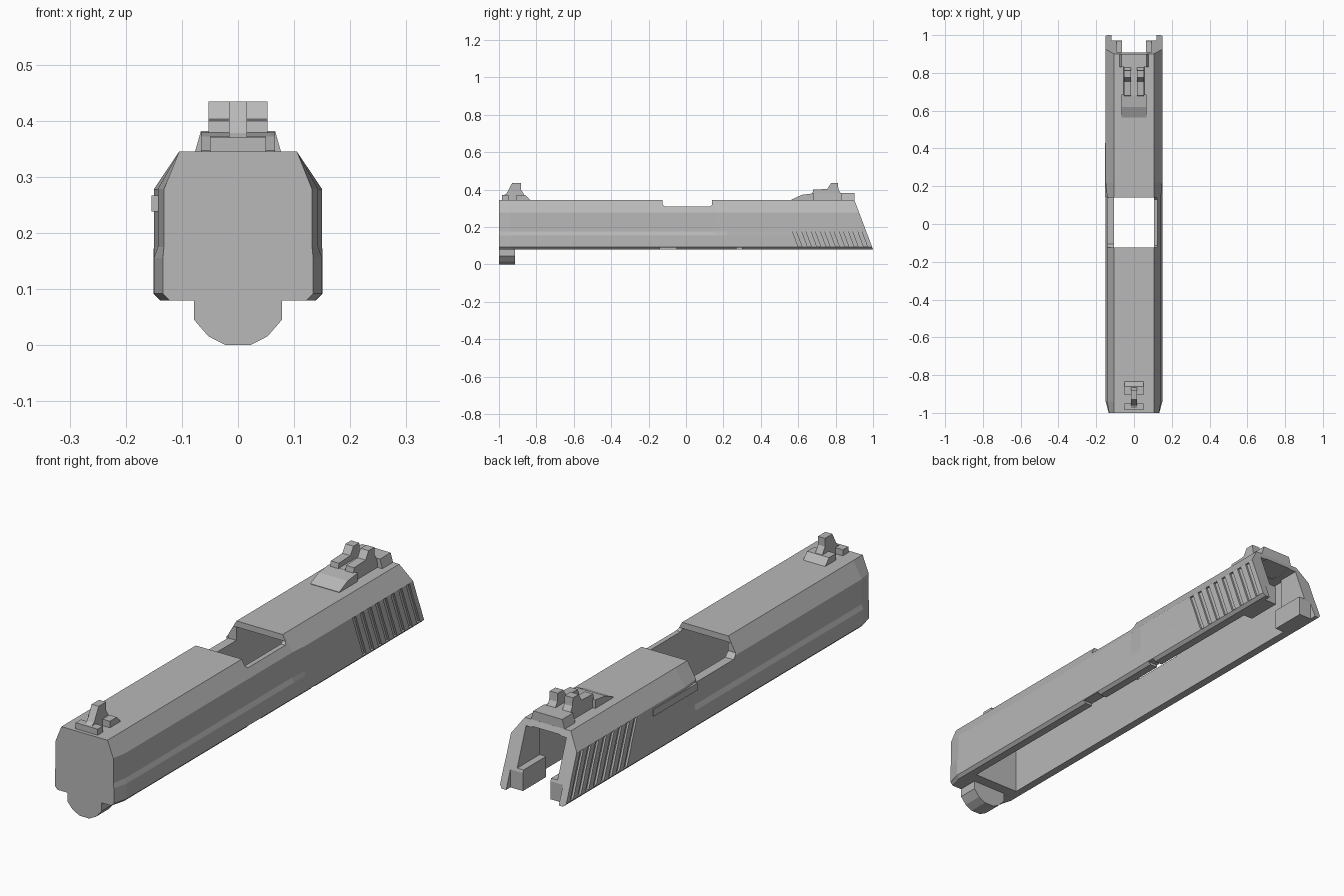
import bpy, bmesh

if "Cube" in bpy.data.objects:
    bpy.data.objects.remove(bpy.data.objects["Cube"])

grey = bpy.data.materials.new("satin grey")
grey.diffuse_color = (0.48, 0.48, 0.48, 1)
grey.use_nodes = True
grey.node_tree.nodes["Principled BSDF"].inputs["Base Color"].default_value = grey.diffuse_color


def loft(name, rings):
    """Skin a closed solid through rings with equal point counts."""
    bm = bmesh.new()
    vs = [[bm.verts.new(p) for p in r] for r in rings]
    n = len(vs[0])
    for a, b in zip(vs, vs[1:]):
        for i in range(n):
            j = (i + 1) % n
            bm.faces.new((a[i], a[j], b[j], b[i]))
    bm.faces.new(vs[0])
    bm.faces.new(vs[-1])
    bmesh.ops.recalc_face_normals(bm, faces=bm.faces)
    me = bpy.data.meshes.new(name)
    bm.to_mesh(me)
    bm.free()
    me.materials.append(grey)
    ob = bpy.data.objects.new(name, me)
    bpy.context.collection.objects.link(ob)
    return ob


def side_prism(name, pts, x0, x1):
    """Side profile of (y, z) points extruded along x."""
    return loft(name, [[(x, y, z) for y, z in pts] for x in (x0, x1)])


def front_prism(name, pts, y0, y1):
    """Front profile of (x, z) points extruded along y."""
    return loft(name, [[(x, y, z) for x, z in pts] for y in (y0, y1)])


def box(name, x0, x1, y0, y1, z0, z1):
    return side_prism(name, [(y0, z0), (y1, z0), (y1, z1), (y0, z1)], x0, x1)


def cut(target, cutter):
    cutter.hide_render = True
    m = target.modifiers.new("cut", 'BOOLEAN')
    m.operation = 'DIFFERENCE'
    m.solver = 'EXACT'
    m.object = cutter
    bpy.context.view_layer.objects.active = target
    bpy.ops.object.modifier_apply(modifier=m.name)
    bpy.data.objects.remove(cutter)


# Main housing: chamfered section, tapered nose, slanted rear
def section(y, w, low, slant=0.0):
    half = [(0.105, 0.345), (w, 0.278), (w, 0.175), (low, 0.155),
            (low, 0.092), (low - 0.012, 0.08)]
    pts = half + [(-x, z) for x, z in reversed(half)]
    return [(x, y - slant * (z - 0.08), z) for x, z in pts]


SLANT = 0.377
body = loft("housing", [
    section(-1.0, 0.132, 0.134),
    section(-0.94, 0.143, 0.150),
    section(0.15, 0.143, 0.150),
    section(0.22, 0.150, 0.151),
    section(1.0, 0.150, 0.151, SLANT)])

# Hollow interior, open below and at the rear
cut(body, box("channel_cutter", -0.105, 0.105, -0.87, 0.82, -0.1, 0.32))
cut(body, box("rear_cutter", -0.063, 0.063, 0.80, 1.2, -0.1, 0.322))
cut(body, box("rear_upper_cutter", -0.092, 0.092, 0.81, 1.2, 0.165, 0.318))
cut(body, box("rear_tip_cutter", -0.12, 0.12, 0.972, 1.2, -0.1, 0.5))

# Side and top window, lower on the left wall
cut(body, side_prism("window_cutter", [
    (-0.125, 0.32), (-0.115, 0.31), (0.13, 0.31), (0.14, 0.32),
    (0.14, 0.5), (-0.125, 0.5)], -0.3, 0.3))
cut(body, side_prism("left_window_cutter", [
    (-0.124, 0.285), (-0.105, 0.265), (0.139, 0.265),
    (0.139, 0.5), (-0.124, 0.5)], -0.3, -0.08))

# Small notches in the lower right edge
for y0, y1 in ((-0.14, -0.05), (0.27, 0.30)):
    cut(body, box("edge_notch_cutter", 0.09, 0.3, y0, y1, 0.0, 0.09))

# Slanted grip grooves on both sides
for i in range(8):
    y = 0.60 + i * 0.05
    top = y - SLANT * 0.18
    for s in (-1, 1):
        cut(body, side_prism("groove_cutter", [
            (y, 0.095), (y + 0.02, 0.095), (top + 0.02, 0.275), (top, 0.275)],
            s * 0.142, s * 0.3))

# Rounded lug under the nose
lug = [(0.078, 0.085), (0.078, 0.045), (0.053, 0.016), (0.022, 0.0)]
front_prism("nose_lug", lug + [(-x, z) for x, z in reversed(lug)], -1.0, -0.915)

# Claw bar on the left side
box("claw_bar", -0.154, -0.13, 0.145, 0.43, 0.238, 0.267)

# Front sight: foot, crossbar and blade
side_prism("front_sight_foot", [
    (-0.905, 0.34), (-0.905, 0.372), (-0.86, 0.372), (-0.83, 0.34)], -0.05, 0.05)
box("front_sight_bar", -0.05, 0.05, -0.985, -0.95, 0.34, 0.37)
side_prism("front_sight_blade", [
    (-0.98, 0.34), (-0.975, 0.37), (-0.96, 0.378), (-0.93, 0.434), (-0.882, 0.434),
    (-0.882, 0.40), (-0.865, 0.372), (-0.865, 0.34)], -0.016, 0.016)


# Rear sight: ramp, middle plate, wide base and paired leaves
def slab(name, y0, y1, z1, wide, narrow):
    return front_prism(name, [(-wide, 0.34), (wide, 0.34), (narrow, z1), (-narrow, z1)], y0, y1)


side_prism("rear_sight_ramp", [
    (0.565, 0.34), (0.565, 0.347), (0.62, 0.372), (0.685, 0.38), (0.685, 0.34)], -0.066, 0.066)
slab("rear_sight_plate", 0.68, 0.84, 0.38, 0.055, 0.053)
slab("rear_sight_base", 0.83, 0.90, 0.382, 0.078, 0.066)
for s in (-1, 1):
    side_prism("rear_sight_leaf", [
        (0.675, 0.37), (0.68, 0.40), (0.755, 0.403), (0.775, 0.434),
        (0.812, 0.434), (0.815, 0.40), (0.835, 0.37)], s * 0.016, s * 0.053)
